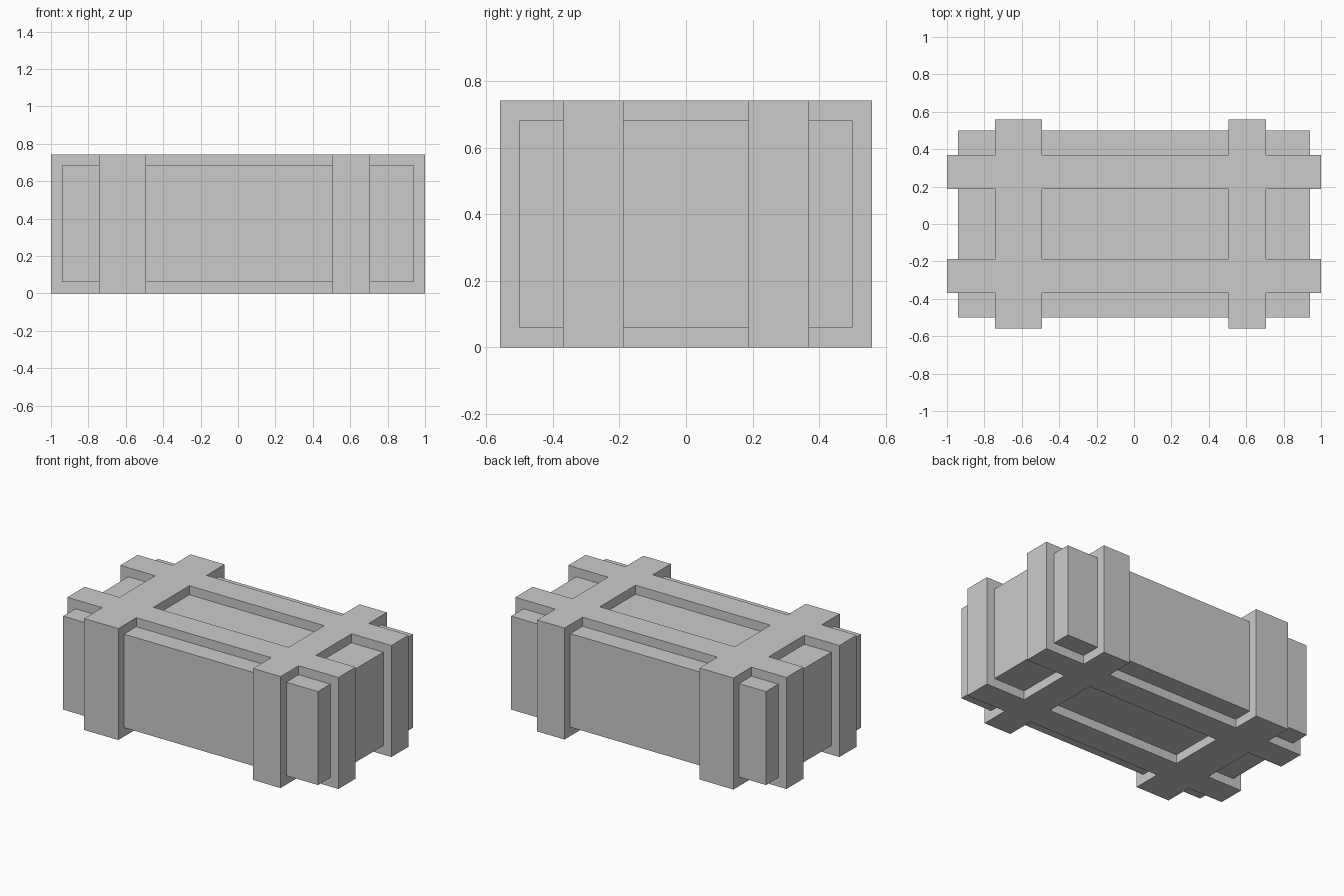
import bpy

if "Cube" in bpy.data.objects:
    bpy.data.objects.remove(bpy.data.objects["Cube"])

H = 0.743   # overall height
T = 0.06    # strap thickness


def box(name, x0, x1, y0, y1, z0, z1):
    bpy.ops.mesh.primitive_cube_add(
        size=1, location=((x0 + x1) / 2, (y0 + y1) / 2, (z0 + z1) / 2))
    ob = bpy.context.object
    ob.name = name
    ob.scale = (x1 - x0, y1 - y0, z1 - z0)
    bpy.ops.object.transform_apply(location=True, rotation=False, scale=True)
    return ob


# Crate body
crate = box("strapped_crate", -0.94, 0.94, -0.5, 0.5, T, H - T)

# Cross straps: the left one is slightly wider than the right one
straps = [box("cross_strap", x0, x1, -0.56, 0.56, 0, H)
          for x0, x1 in ((-0.742, -0.491), (0.504, 0.706))]

# Long straps, one on each side of the centre
straps += [box("long_strap", -1, 1, y0, y1, 0, H)
           for y0, y1 in ((-0.37, -0.188), (0.188, 0.37))]

# Fuse the straps into the body so that no inner faces remain
bpy.context.view_layer.objects.active = crate
for strap in straps:
    mod = crate.modifiers.new("fuse", 'BOOLEAN')
    mod.operation = 'UNION'
    mod.solver = 'EXACT'
    mod.object = strap
    bpy.ops.object.modifier_apply(modifier=mod.name)
    bpy.data.objects.remove(strap, do_unlink=True)
